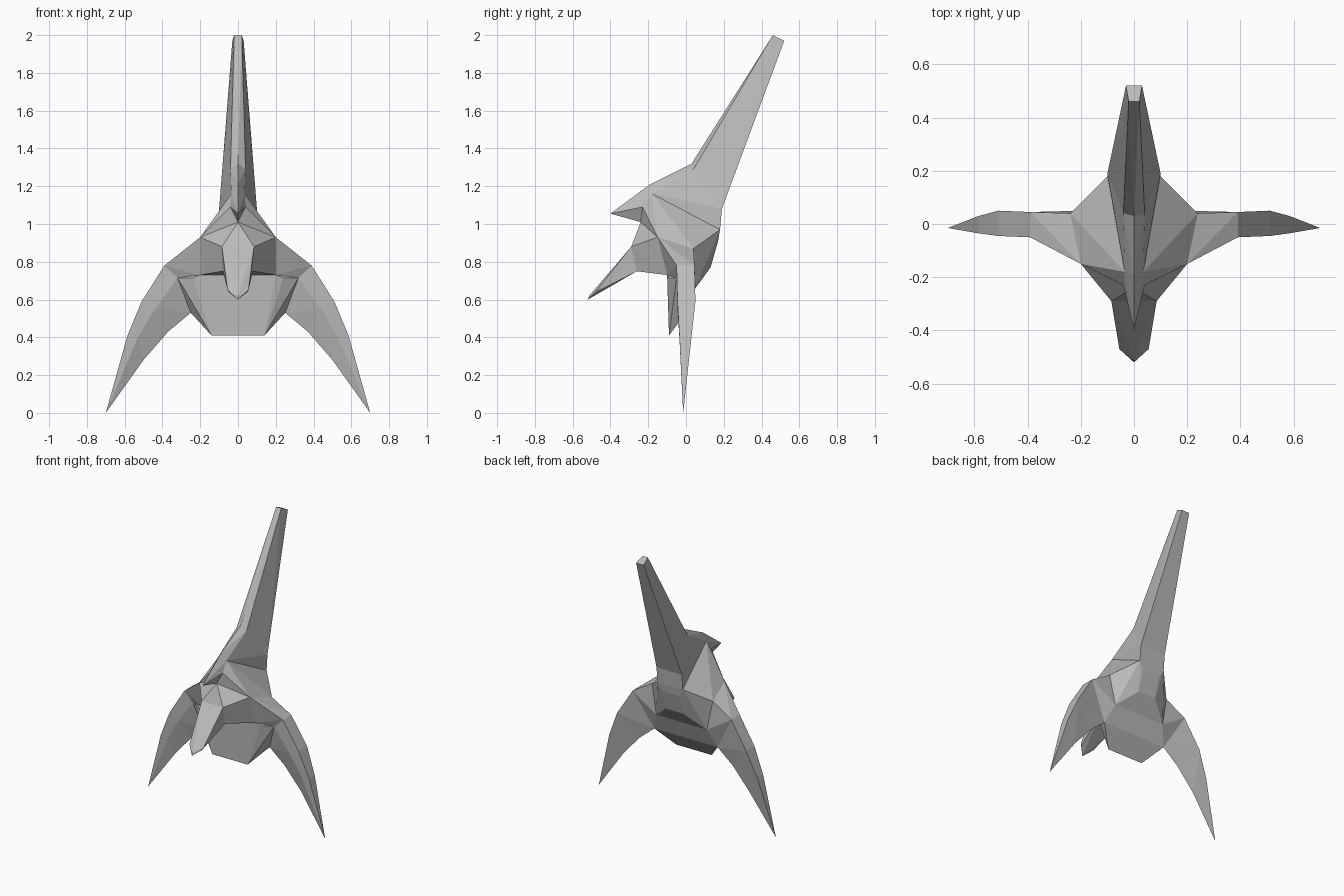
import bpy, bmesh, math

cube = bpy.data.objects.get("Cube")
if cube:
    bpy.data.objects.remove(cube)

grey = bpy.data.materials.new("plain grey")
grey.use_nodes = True
grey.diffuse_color = (0.5, 0.5, 0.5, 1)
grey.node_tree.nodes["Principled BSDF"].inputs["Base Color"].default_value = (0.5, 0.5, 0.5, 1)


def flip(points):
    return [(-x, y, z) for x, y, z in points]


def solid(name, groups):
    """One faceted object made of a convex block per group of points."""
    bm = bmesh.new()
    for points in groups:
        verts = [bm.verts.new(p) for p in dict.fromkeys(points)]
        hull = bmesh.ops.convex_hull(bm, input=verts)
        spare = {v for v in hull["geom_interior"] + hull["geom_unused"]
                 if isinstance(v, bmesh.types.BMVert)}
        bmesh.ops.delete(bm, geom=list(spare), context="VERTS")
    bmesh.ops.dissolve_limit(bm, angle_limit=math.radians(1), verts=bm.verts, edges=bm.edges)
    bmesh.ops.recalc_face_normals(bm, faces=bm.faces)
    mesh = bpy.data.meshes.new(name)
    bm.to_mesh(mesh)
    bm.free()
    mesh.materials.append(grey)
    obj = bpy.data.objects.new(name, mesh)
    bpy.context.collection.objects.link(obj)


def both_sides(points):
    return points + flip(points)


# Shared corners on the +x half
ridge = (0, -.19, 1.21)
ridge_side = (.035, -.18, 1.16)
brow = (.04, -.23, 1.09)
bridge = (0, -.24, 1.01)
temple = (.2, -.15, .93)
shoulder = (.24, .04, .87)
nape = (.1, .18, .97)
cheek = (.2, -.1, .73)
jaw_back = (.2, .05, .66)
snout_top = (.085, -.29, .88)
snout_low = (.08, -.26, .75)

# Tall swept crest and its wedge-shaped foot
crest_tip = [(.02, .46, 2), (.03, .52, 1.97)]
crest_mid = [(0, .03, 1.32), (.04, .04, 1.29), (.1, .19, 1.08)]
solid("crest", [both_sides(crest_tip + crest_mid)])
solid("crest_foot", [both_sides(crest_mid + [ridge, ridge_side, nape])])

# Head block with a spine at the back
solid("head", [both_sides([ridge_side, brow, bridge, temple, shoulder, nape, cheek,
                           jaw_back, (.07, .17, .91), (.07, .13, .77)])])

# Pointed brow
solid("brow_spike", [both_sides([ridge, ridge_side, brow, bridge, (0, -.4, 1.055)])])

# Snout: broad root, then the narrow drooping prong
solid("snout", [
    both_sides([bridge, temple, cheek, snout_top, snout_low]),
    both_sides([snout_top, snout_low, (.055, -.47, .65), (.05, -.47, .64),
                (0, -.512, .62), (0, -.52, .6)]),
])

# Curved side horns: blocks between successive cross-sections
sections = [
    [temple, shoulder, jaw_back, cheek],
    [(.39, -.05, .78), (.39, .045, .78), (.25, 0, .53), (.32, -.05, .715)],
    [(.51, -.045, .59), (.51, .05, .59), (.37, 0, .43), (.44, -.045, .55)],
    [(.585, -.035, .41), (.585, .03, .41), (.5, 0, .28), (.53, -.035, .4)],
    [(.7, -.015, 0)],
]
blocks = [a + b for a, b in zip(sections, sections[1:])]
solid("left_horn", blocks)
solid("right_horn", [flip(b) for b in blocks])

# Chin guard under the head
solid("chin_guard", [both_sides([(.24, -.09, .715), (.14, -.09, .41), jaw_back, cheek]
                                + sections[1][2:])])
